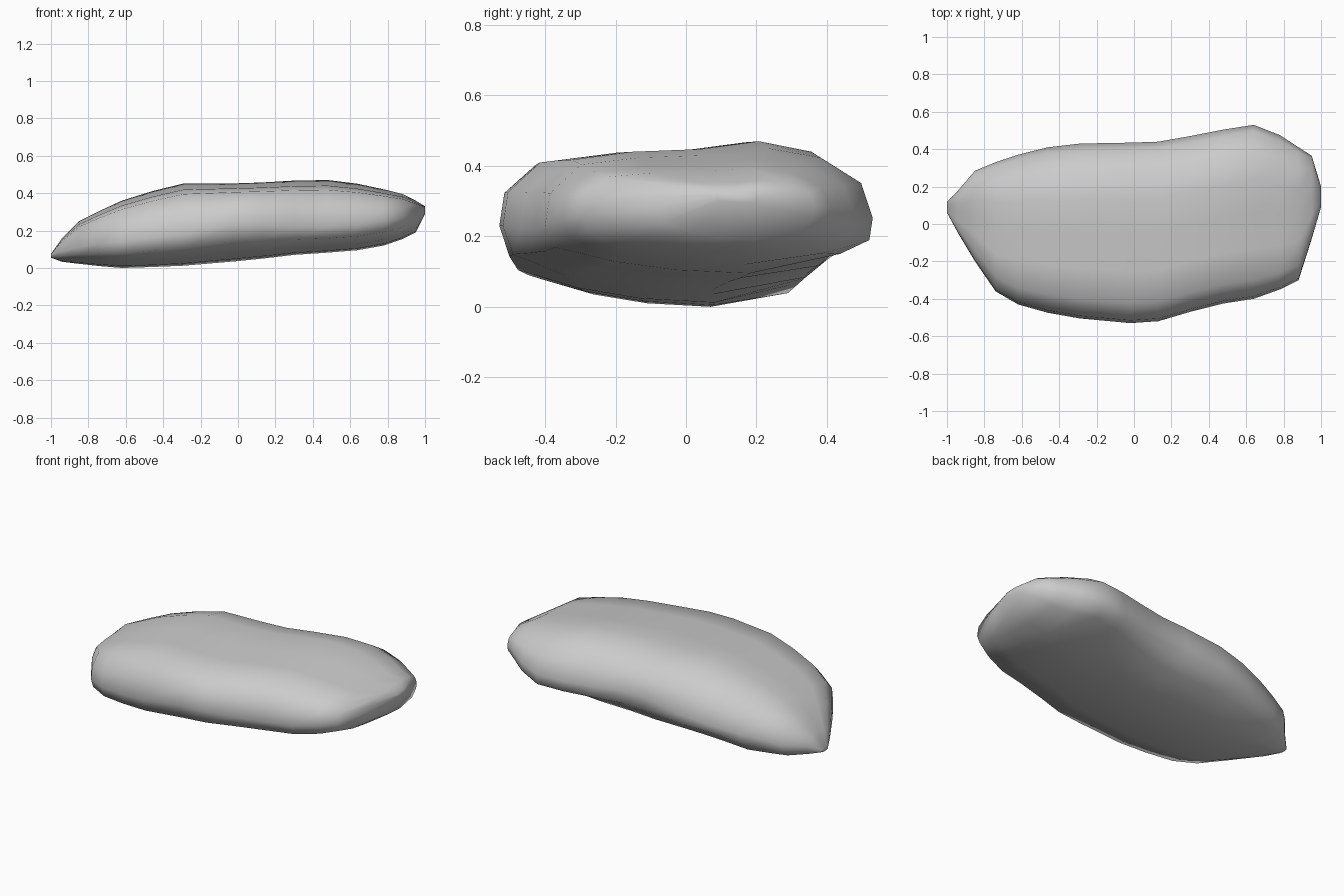
import bpy, bmesh

# Stations along the rock: x, front y, back y, underside z, widest z, top z
stations = [
    (-1.00,  0.06, 0.12, 0.055, 0.065, 0.075),
    (-0.94, -0.05, 0.18, 0.033, 0.09, 0.16),
    (-0.85, -0.20, 0.285, 0.022, 0.11, 0.25),
    (-0.74, -0.36, 0.33, 0.010, 0.13, 0.305),
    (-0.62, -0.43, 0.37, 0.000, 0.14, 0.36),
    (-0.46, -0.475, 0.41, 0.005, 0.16, 0.41),
    (-0.29, -0.505, 0.43, 0.012, 0.18, 0.452),
    (-0.02, -0.53, 0.435, 0.035, 0.23, 0.452),
    (0.13, -0.52, 0.44, 0.05, 0.23, 0.457),
    (0.30, -0.47, 0.47, 0.07, 0.22, 0.467),
    (0.48, -0.425, 0.505, 0.082, 0.22, 0.47),
    (0.64, -0.40, 0.53, 0.095, 0.23, 0.45),
    (0.78, -0.35, 0.475, 0.12, 0.25, 0.42),
    (0.88, -0.30, 0.41, 0.155, 0.27, 0.395),
    (0.95, -0.08, 0.365, 0.19, 0.28, 0.36),
    (1.00,  0.09, 0.20, 0.29, 0.31, 0.33),
]

# Shared cross-section: side fraction, height fraction
section = [
    (-1, 0), (-0.97, 0.42), (-0.78, 0.79), (-0.42, 0.88), (0, 0.91),
    (0.36, 1), (0.68, 0.88), (0.93, 0.55), (1, 0.1), (0.98, -0.3),
    (0.8, -0.75), (0.25, -1), (-0.2, -0.93), (-0.58, -0.75), (-0.94, -0.45),
]

bm = bmesh.new()
rings = []
for x, yf, yb, zb, zm, zt in stations:
    ring = []
    for s, t in section:
        y = (yf + yb) / 2 + s * (yb - yf) / 2
        z = zm + t * ((zt - zm) if t > 0 else (zm - zb))
        # undercut along the back edge
        if y > 0.28:
            z = max(z, min(0.03 + 0.9 * (y - 0.28), 0.15))
        ring.append(bm.verts.new((x, y, z)))
    rings.append(ring)

# Skin between stations, then close both ends
n = len(section)
for a, b in zip(rings, rings[1:]):
    for i in range(n):
        j = (i + 1) % n
        bm.faces.new((a[i], a[j], b[j], b[i]))
bm.faces.new(rings[0])
bm.faces.new(rings[-1])
bmesh.ops.recalc_face_normals(bm, faces=bm.faces[:])
for f in bm.faces:
    f.smooth = True

mesh = bpy.data.meshes.new("rock")
bm.to_mesh(mesh)
bm.free()
rock = bpy.data.objects.new("rock", mesh)
bpy.context.collection.objects.link(rock)
